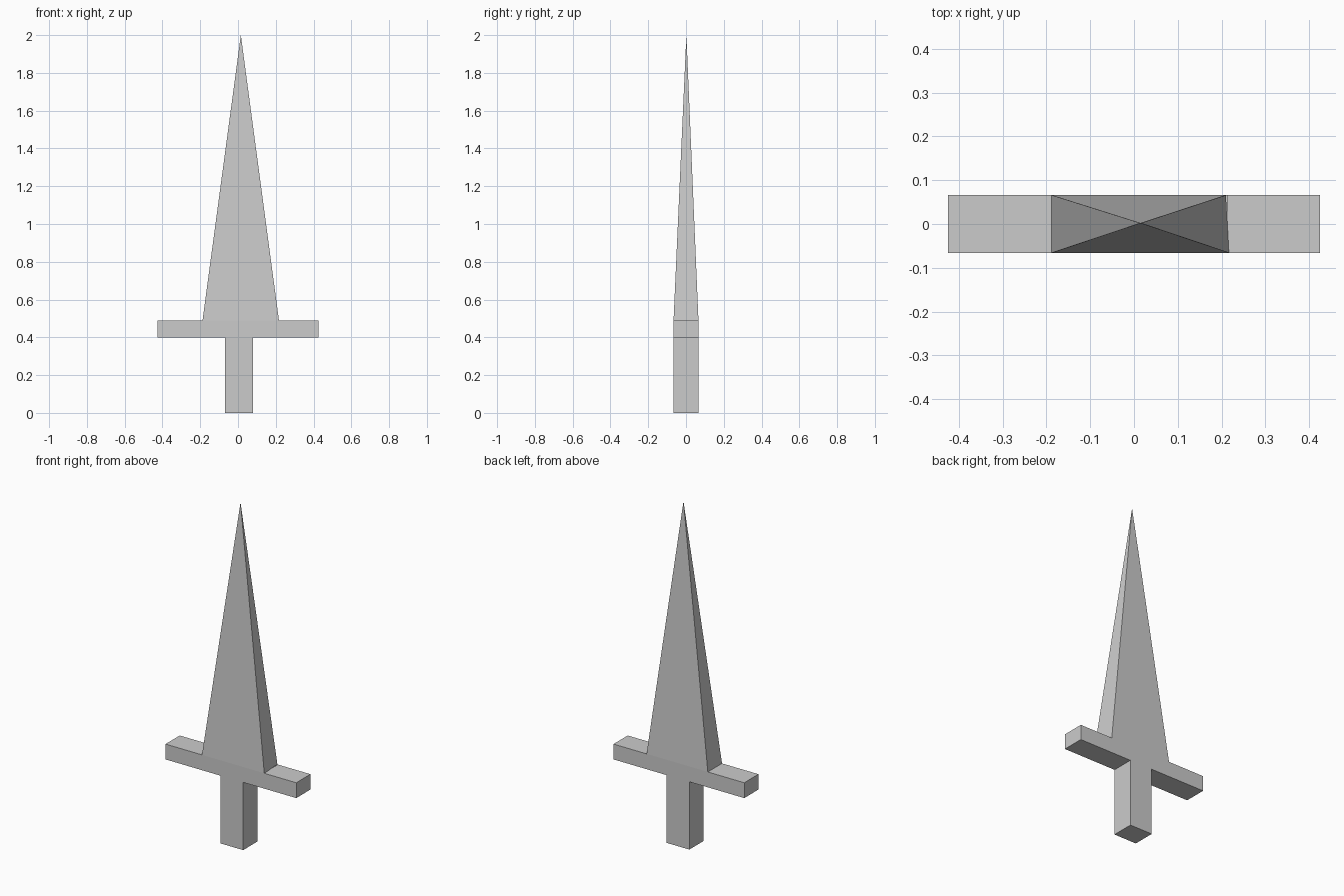
import bpy

if "Cube" in bpy.data.objects:
    bpy.data.objects.remove(bpy.data.objects["Cube"])

HALF_DEPTH = 0.066
GUARD_LOW, GUARD_TOP = 0.398, 0.488
BLADE_LEFT, BLADE_RIGHT = -0.188, 0.213


def make_object(name, verts, faces):
    mesh = bpy.data.meshes.new(name)
    mesh.from_pydata(verts, [], faces)
    mesh.update()
    obj = bpy.data.objects.new(name, mesh)
    bpy.context.collection.objects.link(obj)
    return obj


# Hilt: T-shaped handle and crossguard outline, extruded front to back.
outline = [
    (-0.068, 0), (0.08, 0), (0.08, GUARD_LOW),
    (0.425, GUARD_LOW), (0.425, GUARD_TOP),
    (BLADE_RIGHT, GUARD_TOP), (BLADE_LEFT, GUARD_TOP),
    (-0.425, GUARD_TOP), (-0.425, GUARD_LOW), (-0.068, GUARD_LOW),
]
n = len(outline)
blade_seat = 5  # outline segment left open where the blade continues
verts = [(x, y, z) for y in (-HALF_DEPTH, HALF_DEPTH) for x, z in outline]
faces = [tuple(range(n)), tuple(reversed(range(n, 2 * n)))]
for i in range(n):
    if i != blade_seat:
        j = (i + 1) % n
        faces.append((j, i, i + n, j + n))
make_object("hilt", verts, faces)

# Blade: tall four-sided spike rising from the guard.
base = [
    (BLADE_LEFT, -HALF_DEPTH, GUARD_TOP), (BLADE_RIGHT + 0.004, -HALF_DEPTH, GUARD_TOP),
    (BLADE_RIGHT - 0.003, HALF_DEPTH, GUARD_TOP), (BLADE_LEFT, HALF_DEPTH, GUARD_TOP),
]
tip = (0.015, 0.002, 2.0)
make_object("blade", base + [tip], [(i, (i + 1) % 4, 4) for i in range(4)])
